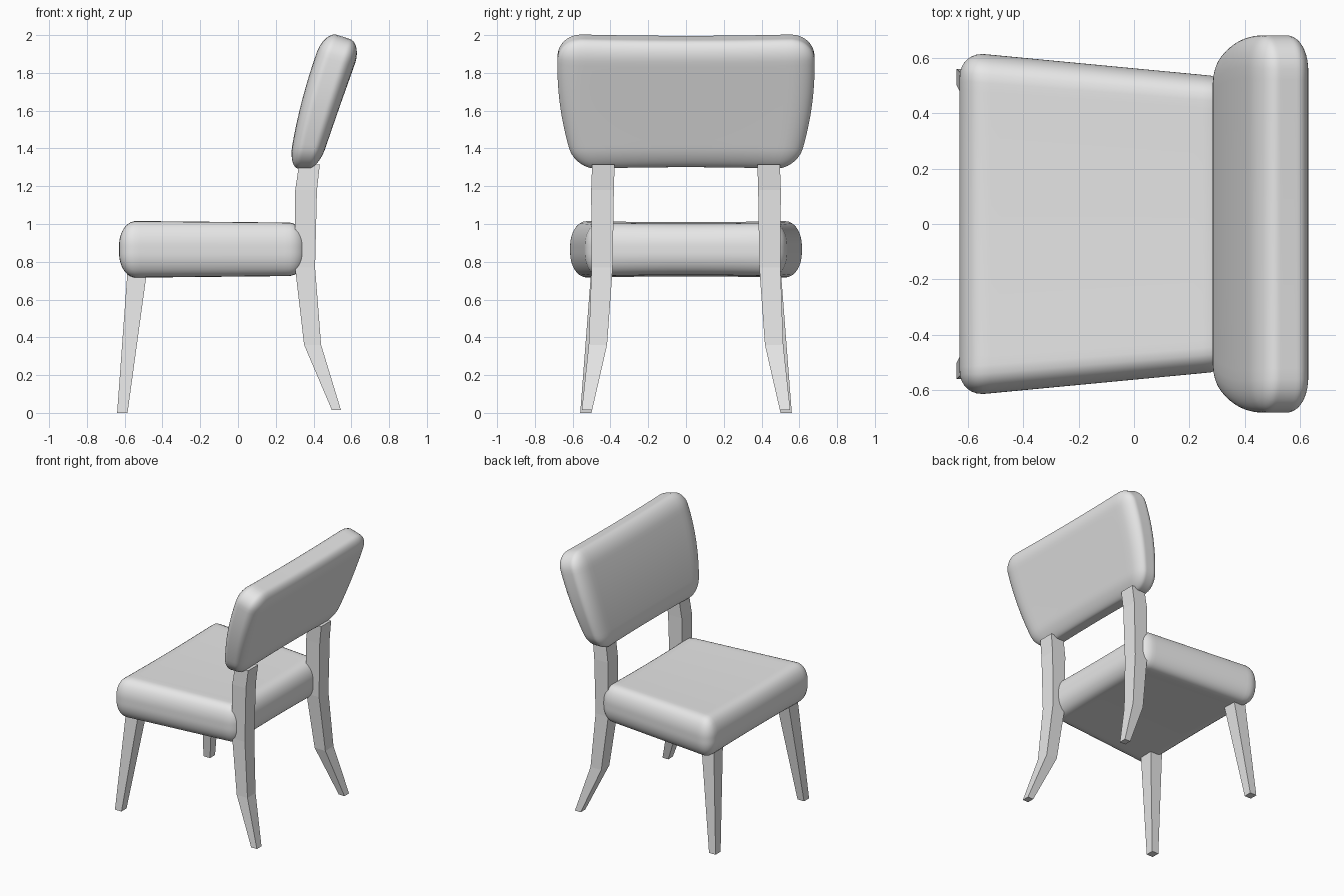
import bpy, bmesh, math
from mathutils import Vector

cube = bpy.data.objects.get("Cube")
if cube:
    bpy.data.objects.remove(cube, do_unlink=True)

grey = bpy.data.materials.new("light_grey")
grey.use_nodes = True
grey.diffuse_color = (0.8, 0.8, 0.8, 1)
grey.node_tree.nodes["Principled BSDF"].inputs["Base Color"].default_value = (0.8, 0.8, 0.8, 1)


def finish(name, bm):
    bmesh.ops.recalc_face_normals(bm, faces=bm.faces)
    mesh = bpy.data.meshes.new(name)
    bm.to_mesh(mesh)
    bm.free()
    mesh.materials.append(grey)
    obj = bpy.data.objects.new(name, mesh)
    bpy.context.collection.objects.link(obj)
    return obj


def cushion(name, half, radius, shape):
    """Rounded block in -half..half, then bent into place by shape(unit, point)."""
    bm = bmesh.new()
    bmesh.ops.create_cube(bm, size=2)
    bmesh.ops.subdivide_edges(bm, edges=bm.edges[:], cuts=31, use_grid_fill=True)
    for v in bm.verts:
        # crowd the grid towards the rounded edges
        p = [math.sin(c * math.pi / 2) * h for c, h in zip(v.co, half)]
        core = [max(r - h, min(h - r, c)) for c, h, r in zip(p, half, radius)]
        out = Vector([(c - k) / r for c, k, r in zip(p, core, radius)]).normalized()
        p = Vector([k + o * r for k, o, r in zip(core, out, radius)])
        unit = Vector([c / h for c, h in zip(p, half)])
        v.co = shape(unit, p)
    for f in bm.faces:
        f.smooth = True
    return finish(name, bm)


def seat_shape(u, p):
    # wide front, narrow back, slight sag across the middle
    x = p.x - 0.135
    width = 0.612 - 0.095 * (x + 0.53)
    sag = 0.95 + 0.06 * u.y ** 2
    return Vector((x, u.y * width, 0.866 + p.z * sag * (1 - 0.035 * u.x)))


def backrest_shape(u, p):
    # curved lean, fuller in the middle, narrowing towards the bottom
    t = u.z
    centre = 0.44 + 0.105 * t + 0.013 * t * t
    depth = u.x * (0.1 + 0.01 * t - 0.012 * t * t)
    width = 0.668 + 0.045 * t - 0.04 * t * t
    z = 1.642 + p.z * (0.975 + 0.03 * u.y ** 2) - depth * 0.16 * (t + 1)
    return Vector((centre + depth, u.y * width, z))


cushion("seat", (0.495, 0.6, 0.147), (0.09, 0.09, 0.13), seat_shape)
cushion("backrest", (0.1, 0.67, 0.35), (0.065, 0.12, 0.11), backrest_shape)


def leg(name, side, stations):
    """Square leg through stations of z, front x, back x, inner y, outer y."""
    bm = bmesh.new()
    rings = []
    for z, x0, x1, y0, y1 in stations:
        corners = ((x0, y0), (x1, y0), (x1, y1), (x0, y1))
        rings.append([bm.verts.new((x, side * y, z)) for x, y in corners])
    for a, b in zip(rings, rings[1:]):
        for i in range(4):
            j = (i + 1) % 4
            bm.faces.new((a[i], a[j], b[j], b[i]))
    bm.faces.new(rings[0])
    bm.faces.new(rings[-1])
    return finish(name, bm)


front = [(0, -0.64, -0.585, 0.5, 0.56),
         (0.78, -0.583, -0.478, 0.39, 0.5)]
rear = [(0.015, 0.497, 0.545, 0.497, 0.552),
        (0.36, 0.35, 0.44, 0.418, 0.515),
        (0.77, 0.302, 0.408, 0.388, 0.5),
        (1.18, 0.303, 0.418, 0.382, 0.502),
        (1.315, 0.323, 0.433, 0.378, 0.497)]

# legs on both sides
for label, side in (("left", 1), ("right", -1)):
    leg("front_leg_" + label, side, front)
    leg("rear_leg_" + label, side, rear)
